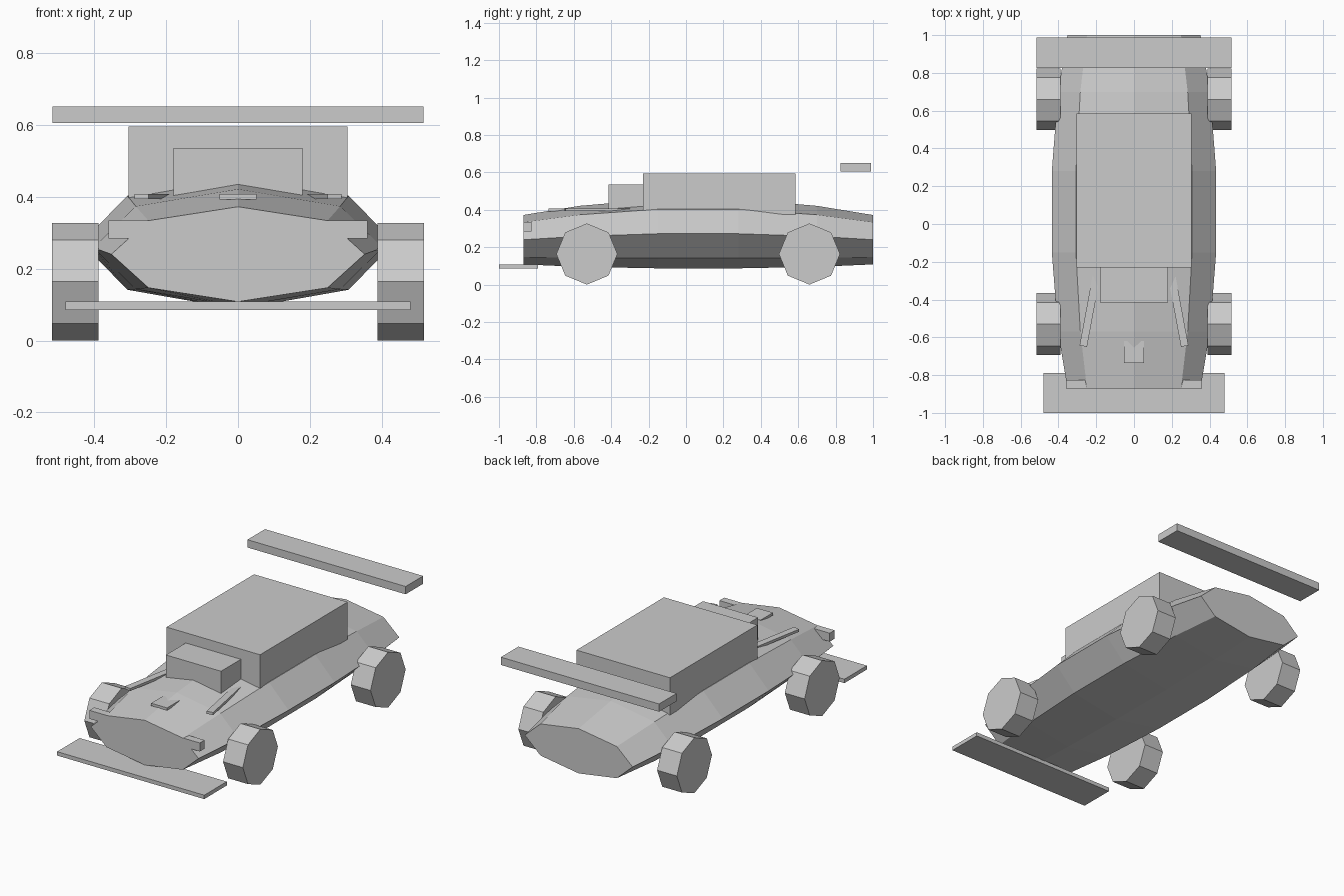
import bpy, bmesh
from math import sin, cos, pi, radians
from mathutils import Matrix

if "Cube" in bpy.data.objects:
    bpy.data.objects.remove(bpy.data.objects["Cube"])


def add_object(name, bm):
    bmesh.ops.recalc_face_normals(bm, faces=bm.faces[:])
    me = bpy.data.meshes.new(name)
    bm.to_mesh(me)
    bm.free()
    ob = bpy.data.objects.new(name, me)
    bpy.context.collection.objects.link(ob)
    return ob


def box(name, x, y, z, turn=0):
    """Box from (min, max) ranges, optionally turned about z."""
    bm = bmesh.new()
    bmesh.ops.create_cube(bm, size=1)
    bmesh.ops.scale(bm, vec=(x[1] - x[0], y[1] - y[0], z[1] - z[0]), verts=bm.verts)
    bmesh.ops.rotate(bm, matrix=Matrix.Rotation(turn, 3, 'Z'), verts=bm.verts)
    ob = add_object(name, bm)
    ob.location = (sum(x) / 2, sum(y) / 2, sum(z) / 2)
    return ob


def loft(name, rings):
    """Closed skin over a list of rings of points."""
    bm = bmesh.new()
    loops = [[bm.verts.new(p) for p in ring] for ring in rings]
    n = len(loops[0])
    for a, b in zip(loops, loops[1:]):
        for i in range(n):
            j = (i + 1) % n
            bm.faces.new((a[i], a[j], b[j], b[i]))
    bm.faces.new(loops[0])
    bm.faces.new(loops[-1])
    return add_object(name, bm)


ANGLES = [k * pi / 4 for k in range(8)]

# Body: octagonal sections (y, half width, half height, centre z)
end, shoulder, middle = (0.352, 0.132, 0.24), (0.402, 0.163, 0.258), (0.435, 0.185, 0.272)
sections = [(-0.87, end), (-0.57, shoulder), (-0.15, middle),
            (0.28, middle), (0.70, shoulder), (1.0, end)]
loft("body", [[(rx * cos(a), y, cz + rz * sin(a)) for a in ANGLES]
              for y, (rx, rz, cz) in sections])

# Cabin, roof scoop, hood vent, splitter and rear wing
box("cabin", (-0.305, 0.305), (-0.23, 0.585), (0.375, 0.595))
box("scoop", (-0.18, 0.18), (-0.415, -0.225), (0.40, 0.535))
box("hood_vent", (-0.052, 0.052), (-0.735, -0.62), (0.392, 0.407))
box("front_splitter", (-0.48, 0.48), (-1.0, -0.79), (0.085, 0.108))
box("rear_wing", (-0.516, 0.516), (0.825, 0.988), (0.605, 0.651))

# Paired parts on both sides
R = 0.1635
for side, s in (("left", -1), ("right", 1)):
    box("headlight_" + side, sorted((s * 0.24, s * 0.36)), (-0.87, -0.825), (0.284, 0.334))
    box("hood_slat_" + side, sorted((s * 0.212, s * 0.252)), (-0.65, -0.25),
        (0.393, 0.408), turn=s * radians(10.5))
    for place, y in (("front", -0.53), ("rear", 0.66)):
        loft(f"wheel_{place}_{side}",
             [[(s * x, y + R * cos(a), R + R * sin(a)) for a in ANGLES]
              for x in (0.388, 0.517)])
